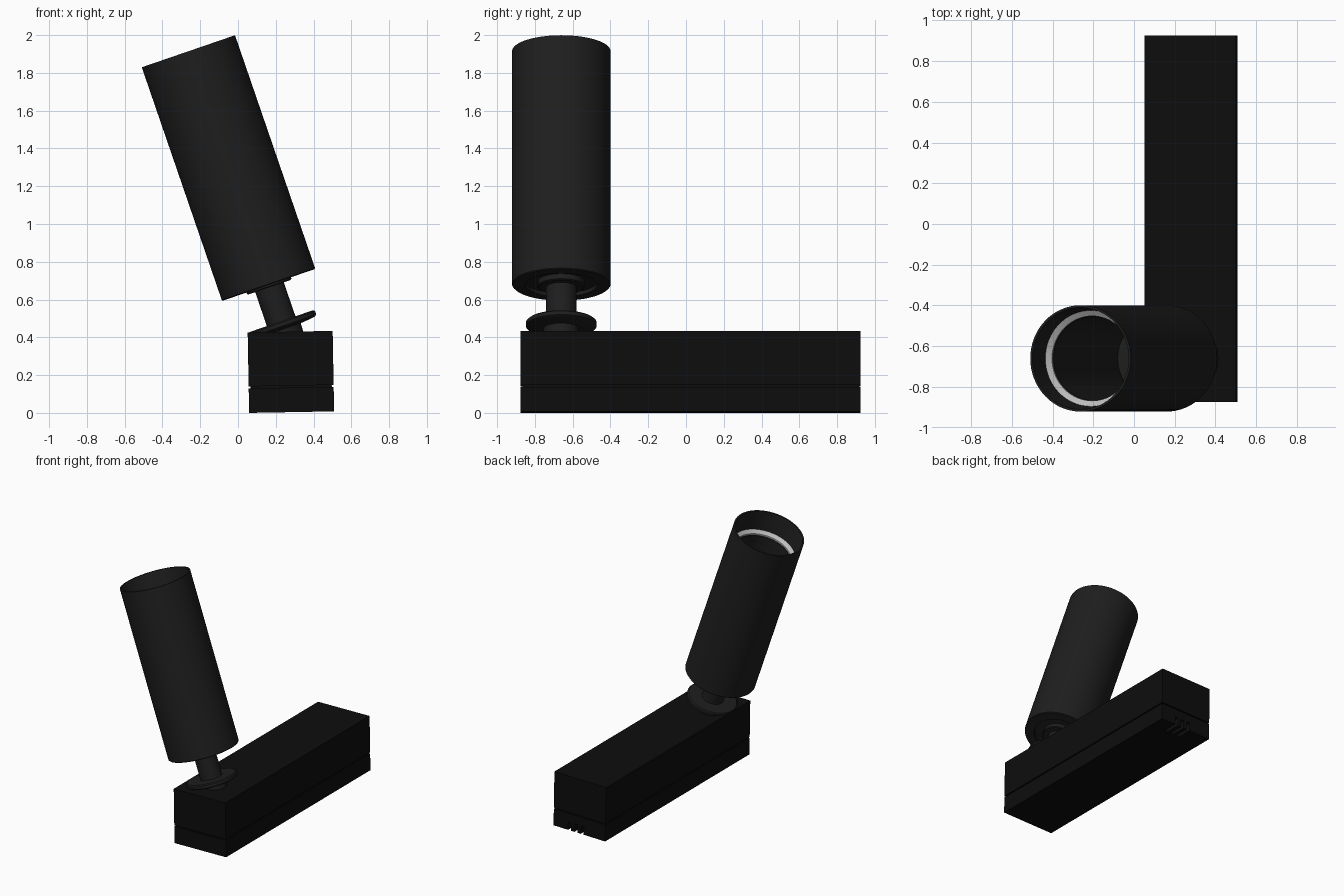
import bpy, bmesh, math
from mathutils import Matrix, Vector

if "Cube" in bpy.data.objects:
    bpy.data.objects.remove(bpy.data.objects["Cube"])

def material(name, v):
    m = bpy.data.materials.new(name)
    m.diffuse_color = (v, v, v, 1)
    m.use_nodes = True
    m.node_tree.nodes["Principled BSDF"].inputs["Base Color"].default_value = m.diffuse_color
    return m

BLACK = material("black", 0.004)
CHARCOAL = material("charcoal", 0.013)
SILVER = material("silver", 0.5)

# Placement of the tilted lamp axis and of the slightly tilted box
LAMP = Matrix.Translation((0.1625, -0.66, 0.6775)) @ Matrix.Rotation(-0.331, 4, 'Y')
BOX = Matrix.Translation((0.28, 0.025, 0.217)) @ Matrix.Rotation(-0.018, 4, 'Y')

def finish(bm, name, mat, matrix, smooth=False):
    bmesh.ops.recalc_face_normals(bm, faces=bm.faces)
    me = bpy.data.meshes.new(name)
    bm.to_mesh(me)
    bm.free()
    ob = bpy.data.objects.new(name, me)
    bpy.context.collection.objects.link(ob)
    me.materials.append(mat)
    ob.matrix_world = matrix
    bpy.ops.object.select_all(action='DESELECT')
    bpy.context.view_layer.objects.active = ob
    ob.select_set(True)
    if smooth:
        bpy.ops.object.shade_smooth_by_angle(angle=math.radians(35))
    return ob

def lathe(name, profile, mat, closed=False, steps=64):
    bm = bmesh.new()
    vs = [bm.verts.new((r, 0, z)) for r, z in profile]
    edges = [bm.edges.new(p) for p in zip(vs, vs[1:])]
    if closed:
        edges.append(bm.edges.new((vs[-1], vs[0])))
    bmesh.ops.spin(bm, geom=vs + edges, axis=(0, 0, 1), cent=(0, 0, 0),
                   angle=math.tau, steps=steps)
    bmesh.ops.remove_doubles(bm, verts=bm.verts, dist=1e-5)
    return finish(bm, name, mat, LAMP, smooth=True)

def block(name, lo, hi, mat):
    lo, hi = Vector(lo), Vector(hi)
    bm = bmesh.new()
    bmesh.ops.create_cube(bm, size=1)
    bmesh.ops.scale(bm, vec=hi - lo, verts=bm.verts)
    bmesh.ops.translate(bm, vec=(lo + hi) / 2, verts=bm.verts)
    return finish(bm, name, mat, BOX)

# Driver box: upper body, recessed seam, lower body
W, L = 0.225, 0.90
block("box_upper", (-W, -L, -0.073), (W, L, 0.213), BLACK)
block("box_seam", (-W + 0.01, -L + 0.01, -0.083), (W - 0.01, L - 0.01, -0.073), BLACK)
lower = block("box_lower", (-W, -L, -0.213), (W, L, -0.083), BLACK)

# Contact slots in the lower back edge
for i in (-1, 0, 1):
    x = 0.03 + i * 0.055
    cutter = block("slot_cutter", (x - 0.013, L - 0.13, -0.3), (x + 0.013, L + 0.1, -0.15), BLACK)
    cutter.hide_render = True
    mod = lower.modifiers.new("slot", 'BOOLEAN')
    mod.operation = 'DIFFERENCE'
    mod.solver = 'EXACT'
    mod.object = cutter
    bpy.context.view_layer.objects.active = lower
    bpy.ops.object.modifier_apply(modifier=mod.name)
    bpy.data.objects.remove(cutter)

# Lamp tube: open at the top, stepped bore, shallow recess underneath
lathe("lamp_tube", [(0, 0.02), (0.19, 0.02), (0.19, 0), (0.256, 0), (0.261, 0.005),
                    (0.261, 1.308), (0.25, 1.308), (0.235, 1.15), (0.205, 1.12),
                    (0.205, 0.15), (0, 0.15)], CHARCOAL)

# Bright ring inside the mouth
lathe("reflector_ring", [(0.236, 1.155), (0.208, 1.135), (0.208, 1.115), (0.236, 1.115)],
      SILVER, closed=True)

# Mounting cap, neck, swivel flange and socket
lathe("mounting_cap", [(0, 0.03), (0.125, 0.03), (0.125, -0.008), (0.118, -0.013),
                       (0, -0.013)], CHARCOAL)
lathe("neck", [(0, 0), (0.08, 0), (0.08, -0.22), (0, -0.22)], CHARCOAL)
lathe("swivel_flange", [(0, -0.203), (0.178, -0.203), (0.187, -0.21), (0.187, -0.23),
                        (0.175, -0.238), (0.11, -0.246), (0, -0.246)], CHARCOAL)
lathe("swivel_socket", [(0, -0.24), (0.095, -0.24), (0.09, -0.36), (0, -0.36)], CHARCOAL)
